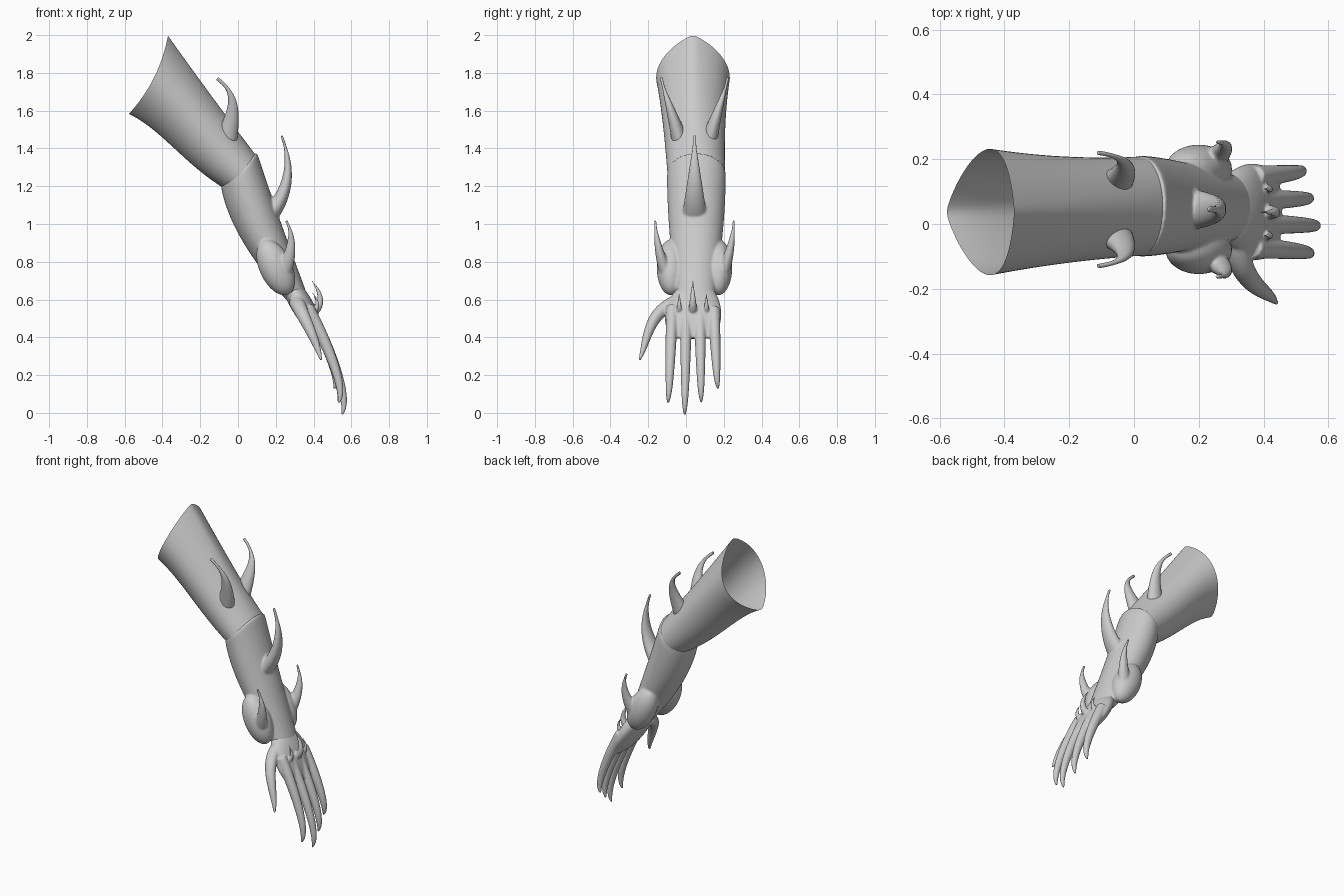
import bpy, bmesh, math
from mathutils import Euler, Matrix, Vector

cube = bpy.data.objects.get("Cube")
if cube:
    bpy.data.objects.remove(cube, do_unlink=True)

grey = bpy.data.materials.new("plain_grey")
grey.use_nodes = True
tone = (0.6, 0.6, 0.6, 1)
grey.diffuse_color = tone
grey.node_tree.nodes["Principled BSDF"].inputs["Base Color"].default_value = tone

MIDDLE = 0.045  # y of the arm's mirror plane


def bezier(controls, t):
    """Point on the smooth curve steered by any number of control points."""
    points = [Vector(c) for c in controls]
    while len(points) > 1:
        points = [a.lerp(b, t) for a, b in zip(points, points[1:])]
    return points[0]


def skin(bm, rings, capped=True):
    """Bridge rings of points into a tube, with firm flat ends if capped."""
    rows = [[bm.verts.new(point) for point in ring] for ring in rings]
    count = len(rows[0])
    for near, far in zip(rows, rows[1:]):
        for i in range(count):
            j = (i + 1) % count
            bm.faces.new((near[i], near[j], far[j], far[i]))
    if capped:
        caps = [bm.faces.new(rows[0][::-1]), bm.faces.new(rows[-1])]
        bm.normal_update()
        for cap in caps:
            reach = (cap.verts[0].co - cap.calc_center_median()).length
            bmesh.ops.inset_individual(bm, faces=[cap], thickness=reach / 10)


def limb(bm, upper, lower, bow=(0, 0), pinch=0, capped=True, steps=10, sides=20):
    """Oval limb. Upper controls: x, z, half width. Lower: x, z, centre y.
    The bow pushes the flanks of the start and end rings towards the hand.
    The pinch draws the start ring to a point above and below."""
    rings = []
    for step in range(steps + 1):
        t = step / steps
        top_x, top_z, width = bezier(upper, t)
        low_x, low_z, centre = bezier(lower, t)
        middle = Vector((top_x + low_x, centre * 2, top_z + low_z)) / 2
        rise = Vector((top_x - low_x, 0, top_z - low_z)) / 2
        along = Vector((rise.z, 0, -rise.x)).normalized()
        push = bow[0] + (bow[1] - bow[0]) * t
        ring = []
        for side in range(sides):
            angle = math.tau * side / sides
            flank = math.sin(angle)
            reach = width * flank * abs(flank) ** (pinch * (1 - t))
            ring.append(middle + rise * math.cos(angle)
                        + Vector((0, reach, 0))
                        + along * push * flank * flank)
        rings.append(ring)
    skin(bm, rings, capped)


def spike(bm, controls, wide, deep, taper, steps=12, sides=10):
    """Curved tapering tube; a small taper stays thick until the point."""
    points = [bezier(controls, step / steps) for step in range(steps + 1)]
    rings = []
    for step, point in enumerate(points):
        ahead = points[min(step + 1, steps)] - points[max(step - 1, 0)]
        ahead.normalize()
        across = (Vector((0, 1, 0)) - ahead * ahead.y).normalized()
        outward = ahead.cross(across)
        size = max((1 - step / steps) ** taper, 0.16)
        ring = []
        for side in range(sides):
            angle = math.tau * side / sides
            ring.append(point + across * wide * size * math.cos(angle)
                        + outward * deep * size * math.sin(angle))
        rings.append(ring)
    skin(bm, rings)


def spike_pair(bm, controls, wide, deep, taper):
    """Spikes on both sides; y counts outward from the mirror plane."""
    for sign in (-1, 1):
        path = [(x, MIDDLE + sign * y, z) for x, y, z in controls]
        spike(bm, path, wide, deep, taper)


def finish(name, bm, voxel=0):
    """Turn the mesh into a smooth object, fusing its pieces if asked."""
    bmesh.ops.recalc_face_normals(bm, faces=bm.faces)
    for face in bm.faces:
        face.smooth = True
    mesh = bpy.data.meshes.new(name)
    bm.to_mesh(mesh)
    bm.free()
    mesh.materials.append(grey)
    part = bpy.data.objects.new(name, mesh)
    bpy.context.collection.objects.link(part)
    rounding = part.modifiers.new("rounding", "SUBSURF")
    rounding.levels = rounding.render_levels = 2
    if voxel:
        fuse = part.modifiers.new("fuse", "REMESH")
        fuse.mode = "VOXEL"
        fuse.voxel_size = voxel
        fuse.use_smooth_shade = True
        soften = part.modifiers.new("soften", "SMOOTH")
        soften.iterations = 6


# Open upper sleeve, from the rim to the elbow
bm = bmesh.new()
limb(bm, [(-0.37, 2, 0.2), (-0.15, 1.69, 0.16), (0.1, 1.36, 0.155)],
     [(-0.58, 1.58, 0.037), (-0.42, 1.51, 0.04),
      (-0.28, 1.31, 0.045), (-0.08, 1.19, 0.055)],
     bow=(0.035, 0.02), pinch=0.6, capped=False)
finish("sleeve", bm)

# Pair of hooked horns on the sleeve
bm = bmesh.new()
spike_pair(bm, [(-0.06, 0.08, 1.45), (-0.02, 0.12, 1.6),
                (0, 0.16, 1.69), (-0.11, 0.175, 1.77)],
           wide=0.045, deep=0.06, taper=1.2)
finish("sleeve_horns", bm)

# Forearm guard
bm = bmesh.new()
limb(bm, [(0.1, 1.385, 0.158), (0.21, 1.05, 0.16), (0.37, 0.62, 0.1)],
     [(-0.095, 1.215, 0.055), (-0.06, 0.95, 0.055), (0.26, 0.59, 0.05)],
     bow=(0.02, 0))

# Broad horn on the back of the forearm
spike(bm, [(0.17, MIDDLE, 1.05), (0.28, MIDDLE, 1.18),
           (0.285, MIDDLE, 1.33), (0.23, MIDDLE, 1.47)],
      wide=0.07, deep=0.05, taper=0.95)

# Swollen wrist guards, leaning along the forearm
lean = Euler((0, math.radians(-25), 0))
for sign in (-1, 1):
    place = Vector((0.2, MIDDLE + sign * 0.125, 0.77))
    shape = Matrix.LocRotScale(place, lean, Vector((0.09, 0.078, 0.16)))
    bmesh.ops.create_uvsphere(bm, u_segments=16, v_segments=10, radius=1,
                              matrix=shape)

# Upright horn of each wrist guard
spike_pair(bm, [(0.22, 0.13, 0.7), (0.27, 0.18, 0.8),
                (0.31, 0.205, 0.92), (0.255, 0.208, 1.02)],
           wide=0.045, deep=0.055, taper=0.9)
finish("forearm_guard", bm, voxel=0.006)

# Palm
bm = bmesh.new()
limb(bm, [(0.32, 0.69, 0.08), (0.42, 0.6, 0.2), (0.46, 0.4, 0.12)],
     [(0.23, 0.66, 0.05), (0.29, 0.5, 0.035), (0.41, 0.39, 0.035)])

# Four clawed fingers, shortened towards the knuckles
knuckle = Vector((0.4, 0, 0.5))
for index, length in enumerate((0.88, 1, 0.87, 0.73)):
    start = Vector((0, 0.037 + (index - 1.5) * 0.073, 0))
    spread = Vector((0, (index - 1.5) * 0.005, 0))
    bends = [(0.36, 0, 0.57), (0.48, 0, 0.36), (0.6, 0, 0.07), (0.55, 0, -0.01)]
    path = [knuckle.lerp(Vector(bend), length) + start + spread * stage
            for stage, bend in enumerate(bends)]
    spike(bm, path, wide=0.036, deep=0.038, taper=0.45)

# Thumb with a claw
spike(bm, [(0.31, -0.04, 0.59), (0.33, -0.2, 0.54),
           (0.41, -0.2, 0.4), (0.44, -0.245, 0.28)],
      wide=0.042, deep=0.045, taper=0.5)

# Spikes over the knuckles, tallest in the middle
root = Vector((0.39, 0, 0.53))
for place in (-1, 0, 1):
    size = 0.65 if place else 1
    shift = Vector((0, 0.036 + place * 0.072, 0))
    path = [root.lerp(Vector(bend), size) + shift for bend in
            (root, (0.46, 0, 0.57), (0.44, 0, 0.64), (0.39, 0, 0.7))]
    spike(bm, path, wide=0.028 * size, deep=0.028 * size, taper=0.8)
finish("clawed_hand", bm, voxel=0.005)
